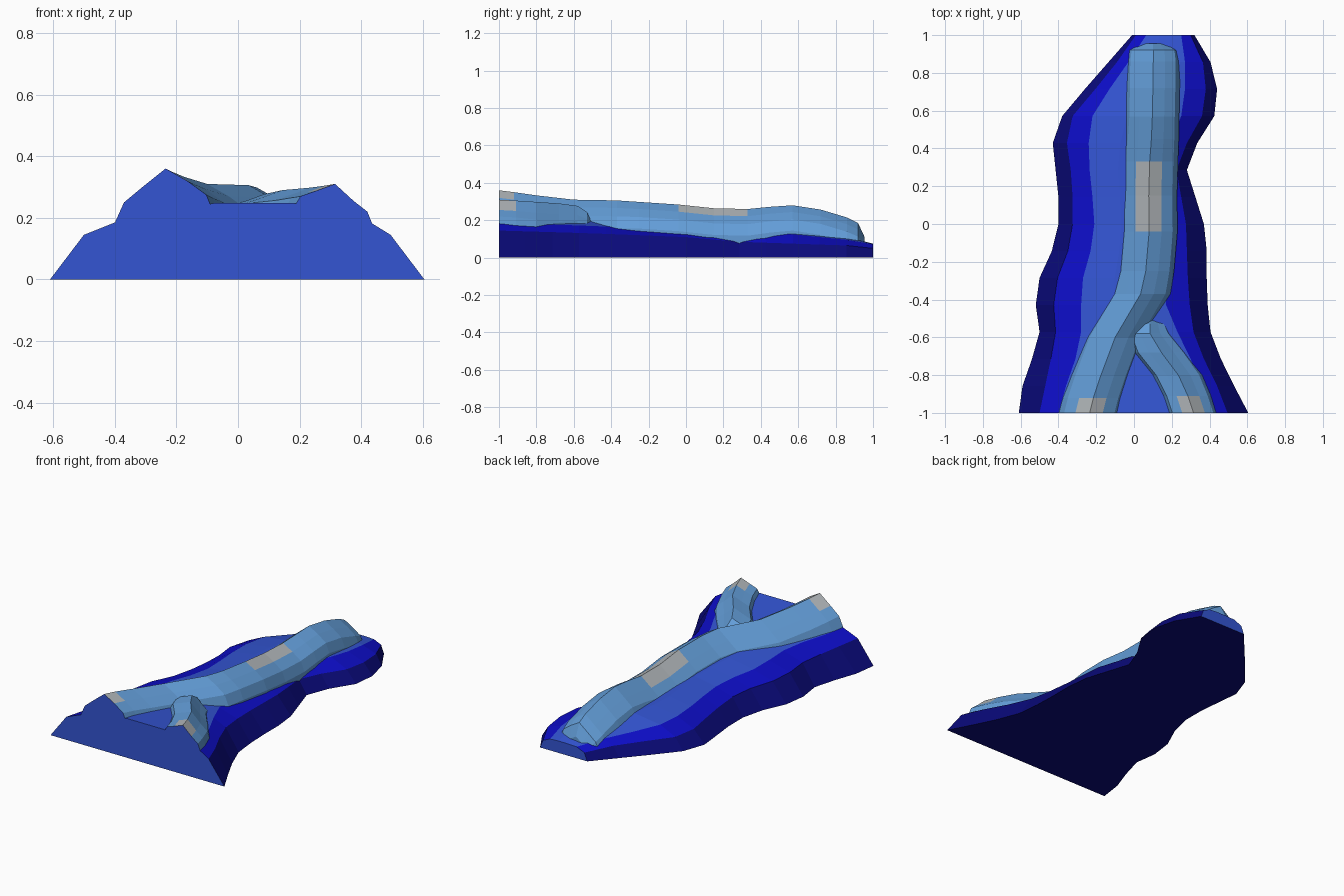
import bpy, bmesh

if "Cube" in bpy.data.objects:
    bpy.data.objects.remove(bpy.data.objects["Cube"])

def material(name, rgb):
    m = bpy.data.materials.new(name)
    m.diffuse_color = (*rgb, 1)
    m.use_nodes = True
    m.node_tree.nodes["Principled BSDF"].inputs["Base Color"].default_value = m.diffuse_color
    return m

NAVY = material("navy", (0.003, 0.003, 0.2))
DEEP = material("deep blue", (0.004, 0.004, 0.57))
ROYAL = material("royal blue", (0.033, 0.09, 0.65))
SKY = material("sky blue", (0.125, 0.34, 0.69))
GREY = material("grey", (0.44, 0.47, 0.49))
MATS = [NAVY, DEEP, ROYAL, SKY, GREY]

def keyed(keys, y):
    """Linear interpolation through (y, value) keys."""
    for (a, va), (b, vb) in zip(keys, keys[1:]):
        if y <= b:
            return va + (vb - va) * (y - a) / (b - a)
    return keys[-1][1]

def loft(name, sections, colour, cap):
    """Skin closed sections running front to back; colour(row, side) gives the material."""
    bm = bmesh.new()
    rings = [[bm.verts.new(p) for p in s] for s in sections]
    n = len(rings[0])
    for i, (r, s) in enumerate(zip(rings, rings[1:])):
        for j in range(n):
            k = (j + 1) % n
            bm.faces.new((r[j], s[j], s[k], r[k])).material_index = colour(i, j)
    for ring, idx in ((rings[0], cap[0]), (rings[-1], cap[1])):
        bm.faces.new(ring).material_index = idx
    bmesh.ops.recalc_face_normals(bm, faces=bm.faces)
    me = bpy.data.meshes.new(name)
    bm.to_mesh(me)
    bm.free()
    for m in MATS:
        me.materials.append(m)
    ob = bpy.data.objects.new(name, me)
    bpy.context.collection.objects.link(ob)
    return ob

# Terraced mound: per row, left foot / lower step / upper step, then right upper / lower / foot
rows = [
    (-.61, -.50, -.40, .43, .495, .605),
    (-.59, -.47, -.36, .36, .44, .53),
    (-.54, -.44, -.31, .30, .37, .46),
    (-.50, -.415, -.28, .23, .315, .405),
    (-.52, -.425, -.28, .17, .295, .39),
    (-.50, -.405, -.27, .16, .285, .385),
    (-.435, -.35, -.23, .16, .28, .385),
    (-.40, -.325, -.21, .16, .275, .37),
    (-.40, -.325, -.22, .16, .25, .325),
    (-.415, -.335, -.235, .15, .225, .28),
    (-.43, -.355, -.24, .19, .28, .335),
    (-.38, -.325, -.22, .25, .36, .425),
    (-.26, -.205, -.13, .27, .38, .44),
    (-.135, -.09, -.03, .27, .365, .405),
    (-.01, .01, .065, .25, .30, .32),
]
step1 = [(-1, .145), (-.5, .13), (0, .11), (.28, .085), (.86, .065), (1, .05)]
step2 = [(-1, .185), (-.5, .17), (0, .145), (.57, .125), (.86, .095), (1, .072)]
crown = [(-1, .248), (-.5, .2), (0, .17), (.57, .15), (.86, .11), (1, .075)]

sections = []
for i, (a, b, c, d, e, f) in enumerate(rows):
    y = -1 + i / 7
    z1, z2, z3 = (keyed(k, y) for k in (step1, step2, crown))
    w = d - c
    sections.append([(a, y, 0), (b, y, z1), (c, y, z2), (c + .39 * w, y, z3),
                     (c + .7 * w, y, z3), (d, y, z2), (e, y, z1), (f, y, 0)])
bands = [0, 1, 2, 2, 2, 1, 0, 0]
loft("mound", sections, lambda i, j: bands[j], (2, 2))

# Ridges: faceted arch section (offsets from the crest), swept along a path
def ridge(name, path, arch, patches):
    secs = []
    for x, y, z, s in path:
        secs.append([(x + dx * s, y, max(.02, z + dz * s)) for dx, dz in arch])
    crest = max(range(len(arch)), key=lambda k: arch[k][1])
    loft(name, secs,
         lambda i, j: 4 if i in patches and j in (crest - 1, crest) else 3, (2, 3))

main_arch = [(-.16, -.26), (-.162, -.17), (-.135, -.11), (-.075, -.06), (0, 0),
             (.07, -.04), (.132, -.085), (.158, -.15), (.155, -.26)]
main_path = [(-.235, -1, .36, 1), (-.215, -.92, .35, 1), (-.175, -.8, .333, 1),
             (-.10, -.6, .31, 1), (.035, -.37, .306, 1), (.062, -.25, .298, .95),
             (.08, -.04, .284, .95), (.078, .15, .264, .95), (.083, .33, .26, .95),
             (.092, .45, .272, .92), (.097, .57, .28, .9), (.10, .72, .257, .9),
             (.102, .86, .215, .9), (.102, .92, .185, .85), (.10, .955, .11, .55)]
ridge("main_ridge", main_path, main_arch, (0, 6, 7))

branch_arch = [(-.135, -.22), (-.13, -.07), (-.112, -.04), (-.06, -.022), (0, 0),
               (.06, -.055), (.105, -.09), (.125, -.14), (.125, -.22)]
branch_path = [(.315, -1, .31, 1), (.285, -.91, .305, 1), (.235, -.8, .298, 1.05),
               (.145, -.68, .29, 1.1), (.085, -.58, .277, .9), (.085, -.53, .245, .7),
               (.09, -.50, .18, .45)]
ridge("branch_ridge", branch_path, branch_arch, (0,))
